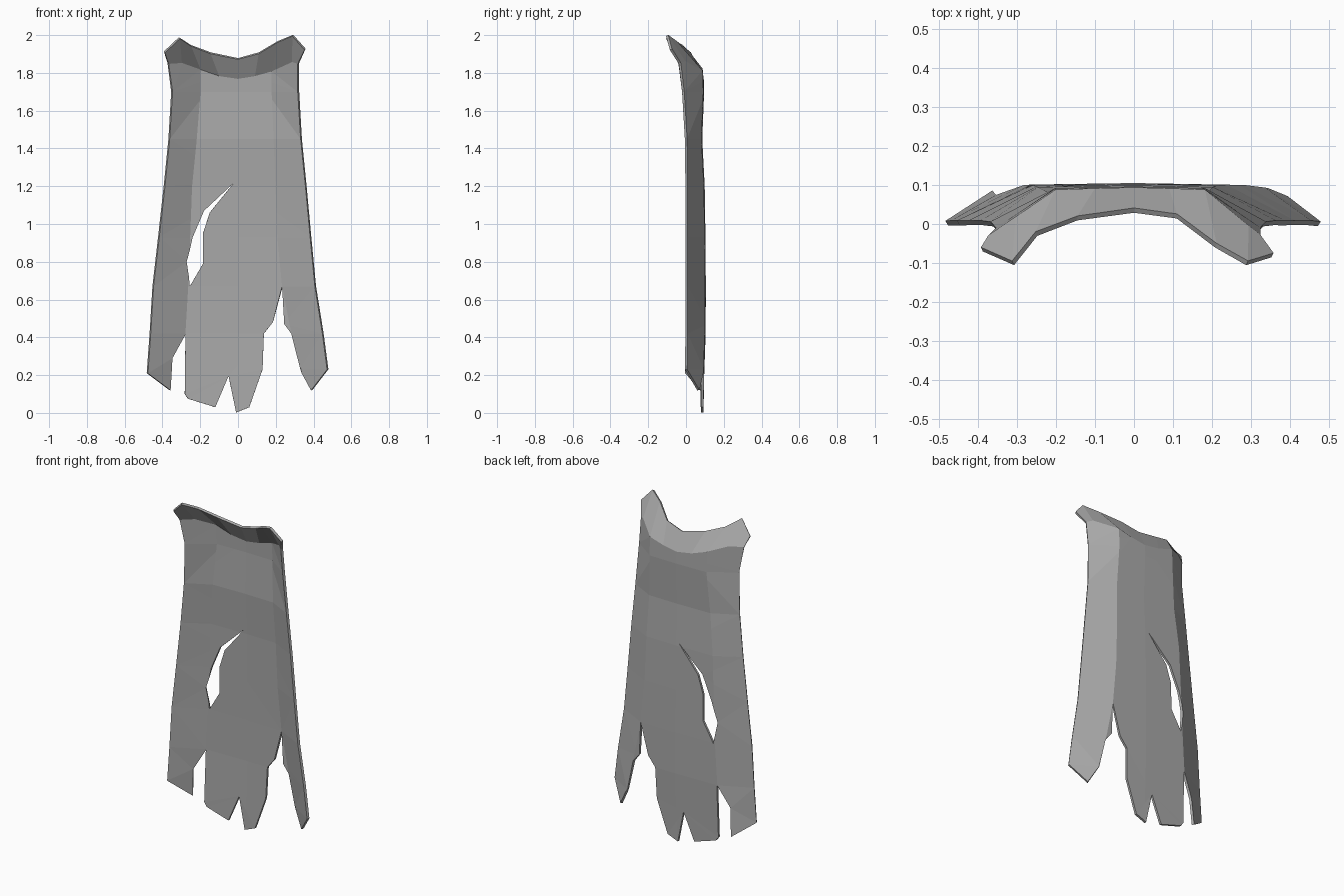
import bpy
import bmesh
from mathutils import Vector

cube = bpy.data.objects.get("Cube")
if cube:
    bpy.data.objects.remove(cube, do_unlink=True)

# Fold guide per height: z, left edge, left fold, right fold, right edge, edge y, fold y
FOLDS = [
    (1.87, -.37, -.20, .18, .32, -.035, .080),
    (1.70, -.35, -.20, .18, .32, -.015, .085),
    (1.45, -.365, -.22, .19, .335, 0, .075),
    (1.20, -.39, -.245, .20, .36, .003, .088),
    (.93, -.42, -.255, .21, .385, .003, .092),
    (.67, -.45, -.265, .235, .41, .003, .094),
    (.42, -.465, -.28, .285, .45, .003, .093),
    (.10, -.485, -.36, .37, .485, .003, .082),
]

# Neckline and collar rim, paired point by point
NECK = [(-.37, 1.85), (-.30, 1.855), (-.20, 1.82), (-.10, 1.785), (0, 1.77),
        (.09, 1.785), (.18, 1.81), (.29, 1.86), (.32, 1.85)]
RIM = [(-.39, -.065, 1.91), (-.31, -.10, 1.985), (-.25, -.025, 1.945),
       (-.145, .015, 1.905), (0, .035, 1.875), (.11, .02, 1.905),
       (.21, -.055, 1.965), (.29, -.10, 1.998), (.355, -.08, 1.925)]

# Ragged hem from left to right, and the long tear
HEM = [(-.48, .21), (-.36, .12), (-.35, .29), (-.278, .42), (-.282, .10),
       (-.265, .075), (-.12, .03), (-.05, .195), (-.01, .002), (.06, .03),
       (.13, .23), (.137, .42), (.185, .48), (.235, .67), (.245, .47),
       (.285, .42), (.33, .23), (.39, .12), (.475, .23)]
TEAR = [(-.02, 1.22), (-.18, 1.07), (-.24, .93), (-.275, .80), (-.255, .67),
        (-.185, .79), (-.185, .95), (-.15, 1.06)]


def guide(z):
    """Fold guide interpolated at height z."""
    z = max(min(z, FOLDS[0][0]), FOLDS[-1][0])
    for hi, lo in zip(FOLDS, FOLDS[1:]):
        if z >= lo[0]:
            t = (z - lo[0]) / (hi[0] - lo[0])
            return [b + (a - b) * t for a, b in zip(hi, lo)]


def drape(x, z):
    """Depth of the cloth: flat back panel, side panels folding forward."""
    _, left, fold_l, fold_r, right, edge_y, fold_y = guide(z)
    if x < fold_l:
        return edge_y + (fold_y - edge_y) * (x - left) / (fold_l - left)
    if x > fold_r:
        return edge_y + (fold_y - edge_y) * (right - x) / (right - fold_r)
    side = fold_l if x < 0 else fold_r
    return fold_y + .004 * (1 - x / side)


def add_loop(bm, points):
    verts = [bm.verts.new((x, 0, z)) for x, z in points]
    return [bm.edges.new((a, b)) for a, b in zip(verts, verts[1:] + verts[:1])]


def cut(bm, faces, point, normal):
    geom = set(faces)
    for f in faces:
        geom.update(f.edges, f.verts)
    bmesh.ops.bisect_plane(bm, geom=list(geom), dist=.0005,
                           plane_co=point, plane_no=normal)


# Flat cloth with its tear
bm = bmesh.new()
left_side = [(r[1], r[0]) for r in FOLDS[1:-1]]
right_side = [(r[4], r[0]) for r in reversed(FOLDS[1:-1])]
edges = add_loop(bm, left_side + HEM + right_side + NECK[::-1])
edges += add_loop(bm, TEAR)
bmesh.ops.triangle_fill(bm, edges=edges, use_beauty=True, normal=(0, -1, 0))

# Cut the cloth along rows and folds, then drape it
for row in FOLDS[1:-1]:
    cut(bm, bm.faces[:], (0, 0, row[0]), (0, 0, 1))
cut(bm, bm.faces[:], (0, 0, 0), (1, 0, 0))
for hi, lo in zip(FOLDS, FOLDS[1:]):
    for i in (2, 3):
        band = [f for f in bm.faces
                if lo[0] < f.calc_center_median().z < hi[0]]
        along = Vector((hi[i] - lo[i], 0, hi[0] - lo[0]))
        cut(bm, band, (lo[i], 0, lo[0]), (along.z, 0, -along.x))
for v in bm.verts:
    v.co.y = drape(v.co.x, v.co.z)

# Collar leaning forward from the neckline
lower = [bm.verts.new((x, drape(x, z), z)) for x, z in NECK]
upper = [bm.verts.new(p) for p in RIM]
for i in range(len(NECK) - 1):
    bm.faces.new((lower[i], lower[i + 1], upper[i + 1], upper[i]))
bmesh.ops.remove_doubles(bm, verts=bm.verts[:], dist=.002)
bmesh.ops.recalc_face_normals(bm, faces=bm.faces[:])

mesh = bpy.data.meshes.new("tattered_cape")
bm.to_mesh(mesh)
bm.free()
cape = bpy.data.objects.new("tattered_cape", mesh)
bpy.context.collection.objects.link(cape)

# Cloth thickness
solid = cape.modifiers.new("cloth_thickness", "SOLIDIFY")
solid.thickness = .014
solid.offset = 0

# Plain grey cloth
grey = bpy.data.materials.new("grey_cloth")
grey.use_nodes = True
color = (.4, .4, .4, 1)
grey.diffuse_color = color
grey.node_tree.nodes["Principled BSDF"].inputs["Base Color"].default_value = color
mesh.materials.append(grey)
